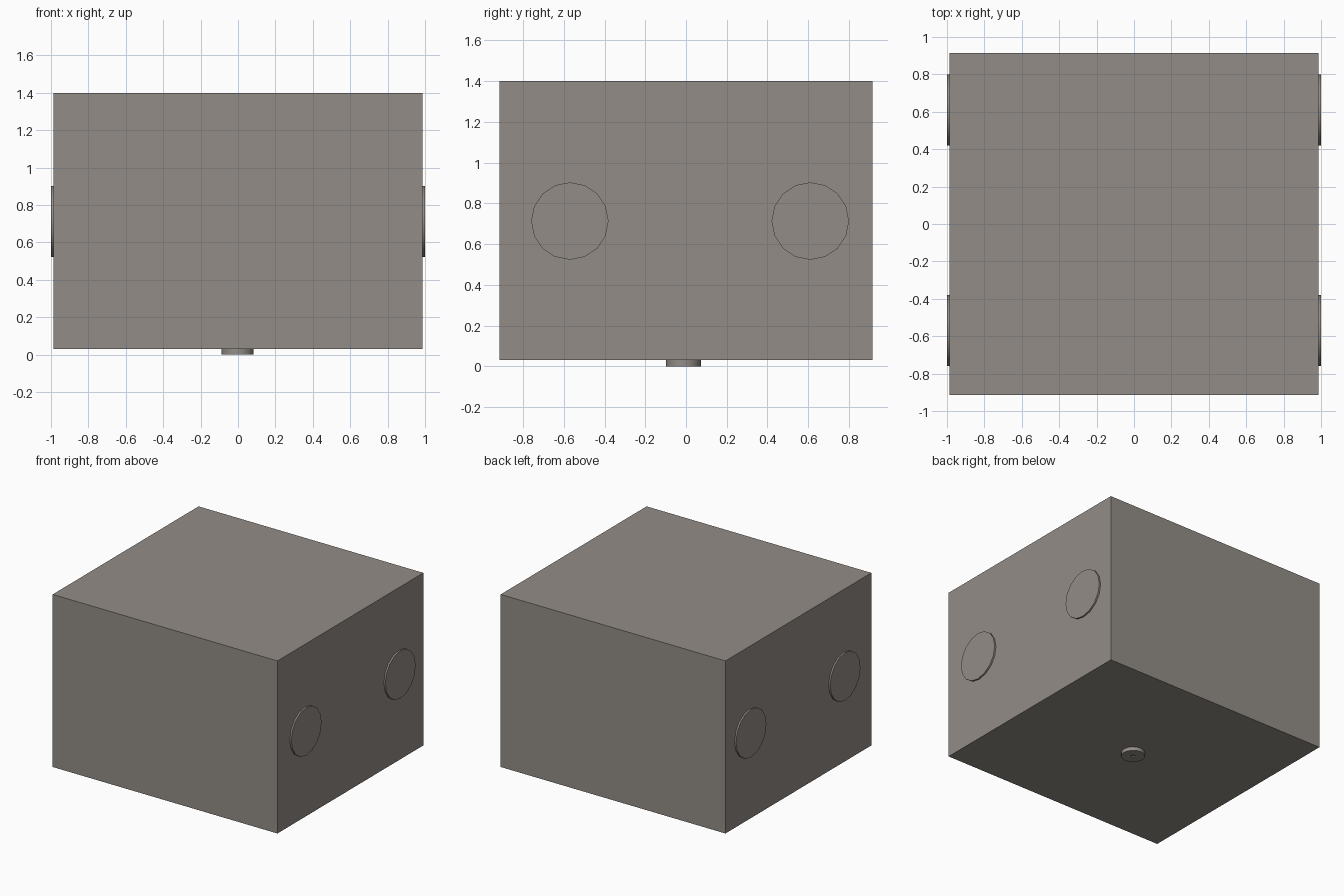
import bpy, bmesh, math
from mathutils import Matrix, Vector

if "Cube" in bpy.data.objects:
    bpy.data.objects.remove(bpy.data.objects["Cube"])

# Single warm grey
grey = bpy.data.materials.new("warm_grey")
grey.diffuse_color = (0.29, 0.265, 0.24, 1)
grey.use_nodes = True
grey.node_tree.nodes["Principled BSDF"].inputs["Base Color"].default_value = grey.diffuse_color


def finish(name, bm, smooth=False):
    bmesh.ops.recalc_face_normals(bm, faces=bm.faces)
    mesh = bpy.data.meshes.new(name)
    bm.to_mesh(mesh)
    bm.free()
    mesh.materials.append(grey)
    obj = bpy.data.objects.new(name, mesh)
    bpy.context.collection.objects.link(obj)
    if smooth:
        bpy.context.view_layer.objects.active = obj
        obj.select_set(True)
        bpy.ops.object.shade_smooth_by_angle(angle=math.radians(35))
        obj.select_set(False)
    return obj


def disc(name, radius, depth, matrix, recess=0):
    """Short cylinder from local z=0 to depth, optionally with a dimple in its outer face."""
    bm = bmesh.new()
    bmesh.ops.create_cone(bm, cap_ends=True, segments=16, radius1=radius, radius2=radius,
                          depth=depth, matrix=Matrix.Translation((0, 0, depth / 2)))
    if recess:
        top = max(bm.faces, key=lambda f: f.calc_center_median().z)
        bmesh.ops.inset_region(bm, faces=[top], thickness=radius - recess)
        hole = bmesh.ops.extrude_face_region(bm, geom=[top])
        bmesh.ops.delete(bm, geom=[top], context='FACES_ONLY')
        verts = [g for g in hole["geom"] if isinstance(g, bmesh.types.BMVert)]
        bmesh.ops.translate(bm, verts=verts, vec=Vector((0, 0, -0.01)))
    bm.transform(matrix)
    return finish(name, bm, smooth=True)


# Main box
W, D, Z0, Z1 = 1.974, 1.83, 0.03, 1.40
bm = bmesh.new()
bmesh.ops.create_cube(bm, size=1, matrix=Matrix.Translation((0, 0, (Z0 + Z1) / 2))
                      @ Matrix.Diagonal((W, D, Z1 - Z0, 1)))
finish("body", bm)

# Two round plugs on each side wall
for side, sx in (("right", 1), ("left", -1)):
    for end, y in (("front", -0.57), ("back", 0.61)):
        disc(f"{side}_{end}_plug", 0.19, 1 - W / 2,
             Matrix.Translation((sx * W / 2, y, 0.713)) @ Matrix.Rotation(sx * math.pi / 2, 4, 'Y'))

# Small knob under the base
disc("base_knob", 0.086, Z0, Matrix.Translation((-0.002, -0.013, Z0))
     @ Matrix.Rotation(math.pi, 4, 'X'), recess=0.015)
